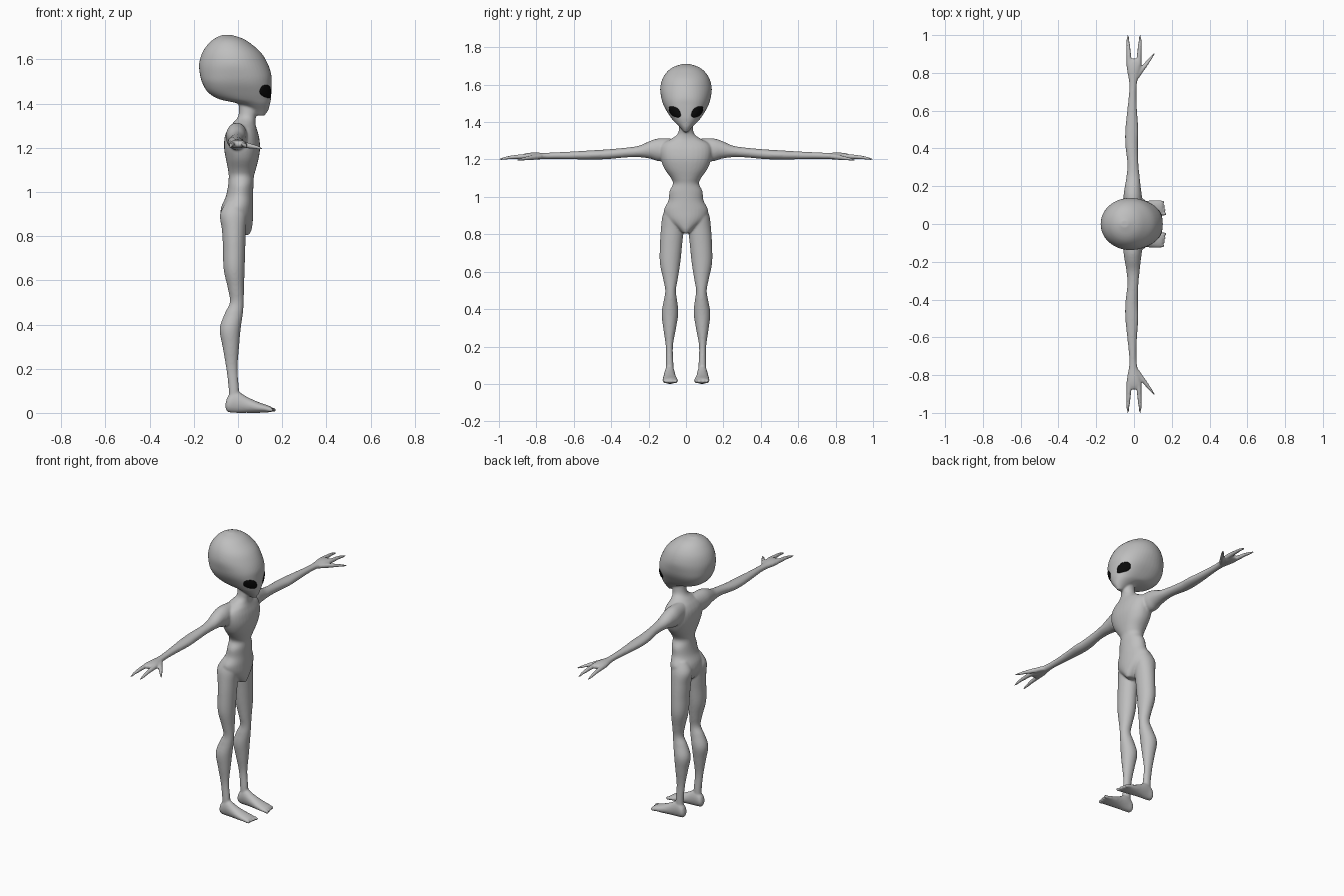
import bpy, bmesh, math
from mathutils import Vector
from mathutils.bvhtree import BVHTree

if "Cube" in bpy.data.objects:
    bpy.data.objects.remove(bpy.data.objects["Cube"])


def material(name, value):
    m = bpy.data.materials.new(name)
    m.diffuse_color = (value, value, value, 1)
    m.use_nodes = True
    m.node_tree.nodes["Principled BSDF"].inputs["Base Color"].default_value = m.diffuse_color
    return m


skin = material("grey skin", 0.52)
black = material("black eye", 0.003)


def smooth_rings(rings, steps=5):
    """Catmull-Rom interpolation between the given rings."""
    out = []
    for i in range(len(rings) - 1):
        p = [rings[max(0, min(len(rings) - 1, i + k))] for k in (-1, 0, 1, 2)]
        for s in range(steps):
            t = s / steps
            out.append([0.5 * (2 * b + (c - a) * t + (2 * a - 5 * b + 4 * c - d) * t * t
                               + (3 * b - a - 3 * c + d) * t ** 3)
                        for a, b, c, d in zip(*p)])
    return out + [list(rings[-1])]


def loft(bm, axis, rings, side=1, n=32):
    """Rings are (position, a_min, a_max, b_min, b_max, power); a and b are the
    two other axes in xyz order. side=-1 mirrors the part in y."""
    others = [k for k in range(3) if k != axis]
    loops = []
    for pos, a0, a1, b0, b1, power in smooth_rings(rings):
        loop = []
        for k in range(n):
            ang = 2 * math.pi * k / n
            c, s = math.cos(ang), math.sin(ang)
            u = math.copysign(abs(c) ** (2 / power), c)
            v = math.copysign(abs(s) ** (2 / power), s)
            co = Vector()
            co[axis] = pos
            co[others[0]] = (a0 + a1) / 2 + u * (a1 - a0) / 2
            co[others[1]] = (b0 + b1) / 2 + v * (b1 - b0) / 2
            co.y *= side
            loop.append(bm.verts.new(co))
        loops.append(loop)
    for la, lb in zip(loops, loops[1:]):
        for k in range(n):
            bm.faces.new((la[k], la[(k + 1) % n], lb[(k + 1) % n], lb[k]))
    bm.faces.new(loops[0])
    bm.faces.new(loops[-1])


def centred(rows):
    """Rows (z, x_min, x_max, half_width, power) to symmetric rings."""
    return [(z, x0, x1, -w, w, p) for z, x0, x1, w, p in rows]


def round_rings(rows):
    return [tuple(r) + (2,) for r in rows]


bm = bmesh.new()

# torso and neck
loft(bm, 2, centred([
    (.805, .0, .05, .015, 2), (.83, -.05, .062, .045, 2), (.88, -.078, .068, .105, 2),
    (.93, -.076, .068, .118, 2), (.98, -.055, .068, .094, 2), (1.03, -.045, .07, .088, 2),
    (1.07, -.042, .072, .07, 2), (1.10, -.045, .08, .08, 2.1), (1.15, -.055, .093, .115, 2.2),
    (1.20, -.063, .1, .134, 2.3), (1.25, -.06, .095, .14, 2.3), (1.285, -.045, .085, .125, 2.2),
    (1.31, -.025, .079, .08, 2), (1.335, -.003, .08, .046, 2), (1.37, .005, .088, .037, 2),
    (1.43, .0, .09, .036, 2)]))

# head
loft(bm, 2, centred([
    (1.345, .09, .12, .01, 2), (1.37, .05, .137, .031, 2), (1.40, .0, .145, .06, 2.2),
    (1.42, -.085, .149, .078, 2.4), (1.45, -.135, .151, .098, 2.5), (1.49, -.16, .152, .12, 2.4),
    (1.53, -.172, .151, .132, 2.2), (1.58, -.176, .135, .138, 2), (1.63, -.162, .105, .126, 2),
    (1.67, -.135, .06, .1, 2), (1.695, -.105, .02, .066, 2), (1.711, -.07, -.03, .018, 2)]), n=48)

for side in (-1, 1):
    # leg
    loft(bm, 2, round_rings([
        (.03, -.045, .005, .068, .108), (.1, -.042, .005, .067, .108), (.2, -.053, -.002, .07, .108),
        (.3, -.07, .005, .053, .122), (.38, -.083, .012, .041, .13), (.45, -.06, .022, .048, .118),
        (.5, -.037, .026, .054, .111), (.56, -.045, .027, .044, .122), (.65, -.065, .03, .03, .14),
        (.75, -.068, .033, .02, .139), (.83, -.073, .036, .012, .134), (.9, -.081, .04, .015, .125),
        (.96, -.05, .03, .03, .1)]), side)
    # foot
    loft(bm, 0, round_rings([
        (-.056, .075, .1, .02, .045), (-.045, .064, .112, .004, .075), (-.01, .06, .115, 0, .1),
        (.04, .055, .12, 0, .073), (.09, .047, .125, 0, .05), (.13, .043, .126, .002, .036),
        (.15, .048, .122, .004, .028)]), side)
    # toes
    for i in range(4):
        y = .053 + .021 * i
        tip = .172 - .004 * i
        loft(bm, 0, round_rings([
            (.12, y - .008, y + .008, .008, .026), (tip - .012, y - .009, y + .009, .004, .024),
            (tip, y - .004, y + .004, .008, .018)]), side, 12)
    # arm and palm
    loft(bm, 1, round_rings([
        (.06, -.045, .04, 1.2, 1.31), (.14, -.055, .042, 1.19, 1.313), (.19, -.05, .036, 1.204, 1.3),
        (.25, -.04, .03, 1.212, 1.274), (.32, -.035, .023, 1.211, 1.263), (.42, -.046, .021, 1.202, 1.254),
        (.5, -.046, .023, 1.2, 1.249), (.6, -.036, .016, 1.201, 1.243), (.7, -.026, .013, 1.203, 1.238),
        (.76, -.027, .018, 1.202, 1.236), (.82, -.038, .036, 1.198, 1.237),
        (.855, -.038, .038, 1.2, 1.233), (.875, -.03, .03, 1.206, 1.226)]), side)
    # two fingers
    for x in (-.025, .025):
        out = math.copysign(.007, x)
        loft(bm, 1, round_rings([
            (.84, x - .014, x + .014, 1.203, 1.232), (.92, x + out / 2 - .011, x + out / 2 + .011, 1.202, 1.224),
            (.97, x + out - .008, x + out + .008, 1.198, 1.214),
            (1.002, x + out - .004, x + out + .004, 1.195, 1.203)]), side, 16)
    # thumb
    loft(bm, 1, round_rings([
        (.77, -.005, .025, 1.203, 1.23), (.81, .018, .052, 1.198, 1.226), (.85, .053, .08, 1.195, 1.217),
        (.88, .08, .099, 1.193, 1.209), (.903, .103, .112, 1.192, 1.201)]), side, 16)

# fuse all limbs into a single smooth skin
bmesh.ops.recalc_face_normals(bm, faces=bm.faces[:])
mesh = bpy.data.meshes.new("body")
bm.to_mesh(mesh)
bm.free()
body = bpy.data.objects.new("body", mesh)
bpy.context.collection.objects.link(body)
mesh.materials.append(skin)
remesh = body.modifiers.new("fuse", 'REMESH')
remesh.mode = 'VOXEL'
remesh.voxel_size = 0.0055
remesh.use_smooth_shade = True
relax = body.modifiers.new("relax", 'SMOOTH')
relax.factor = 0.5
relax.iterations = 5

# slanted almond eyes laid onto the head surface
bpy.context.view_layer.update()
surface = BVHTree.FromObject(body, bpy.context.evaluated_depsgraph_get())
tilt = math.radians(42)
for side, name in ((-1, "right_eye"), (1, "left_eye")):
    em = bmesh.new()
    loops = []
    for r in (0.02, 0.3, 0.55, 0.8, 1):
        loop = []
        for k in range(28):
            a = 2 * math.pi * k / 28
            u = r * .039 * math.cos(a)
            v = r * .023 * math.sin(a) * (1 - .25 * math.cos(a) ** 2)
            y = .059 + u * math.cos(tilt) - v * math.sin(tilt)
            z = 1.455 + u * math.sin(tilt) + v * math.cos(tilt)
            hit, normal, _, _ = surface.ray_cast(Vector((1, side * y, z)), Vector((-1, 0, 0)))
            if hit is None:
                hit, normal, _, _ = surface.find_nearest(Vector((.1, side * y, z)))
            loop.append(em.verts.new(hit + normal * (.002 + .003 * (1 - r * r))))
        loops.append(loop)
    em.faces.new(loops[0])
    for la, lb in zip(loops, loops[1:]):
        for k in range(28):
            em.faces.new((la[k], lb[k], lb[(k + 1) % 28], la[(k + 1) % 28]))
    bmesh.ops.recalc_face_normals(em, faces=em.faces[:])
    if sum(f.normal.x for f in em.faces) < 0:
        bmesh.ops.reverse_faces(em, faces=em.faces[:])
    for f in em.faces:
        f.smooth = True
    me = bpy.data.meshes.new(name)
    em.to_mesh(me)
    em.free()
    me.materials.append(black)
    eye = bpy.data.objects.new(name, me)
    bpy.context.collection.objects.link(eye)
    thick = eye.modifiers.new("thickness", 'SOLIDIFY')
    thick.thickness = 0.005
    thick.offset = -1
